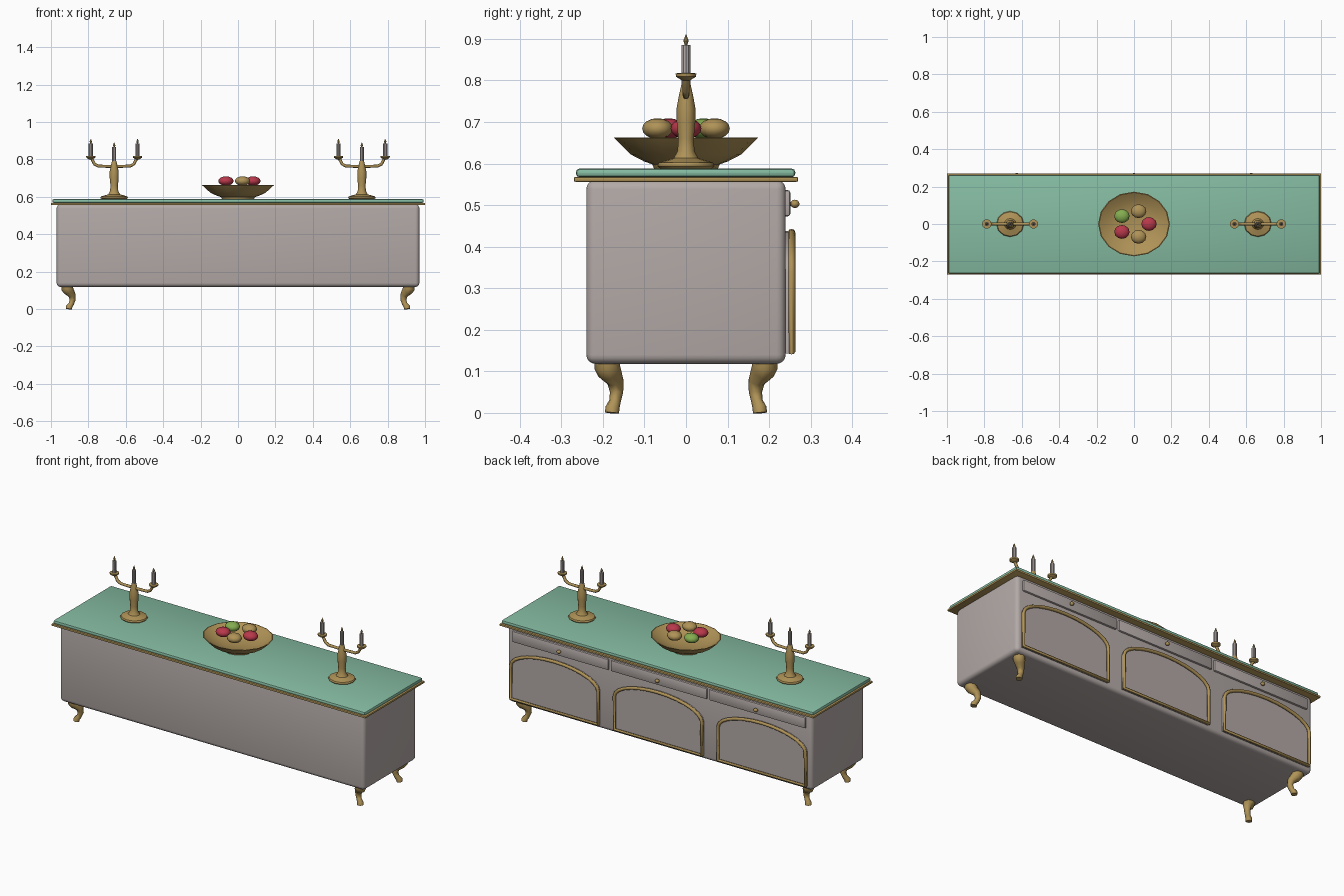
import bpy, bmesh, math
from mathutils import Vector

if "Cube" in bpy.data.objects:
    bpy.data.objects.remove(bpy.data.objects["Cube"])


def material(name, rgb):
    m = bpy.data.materials.new(name)
    m.diffuse_color = (*rgb, 1)
    m.use_nodes = True
    m.node_tree.nodes["Principled BSDF"].inputs["Base Color"].default_value = m.diffuse_color
    return m


GREY = material("warm grey paint", (0.45, 0.40, 0.385))
GREEN = material("green stone", (0.235, 0.50, 0.36))
GOLD = material("gold", (0.43, 0.29, 0.095))
RED = material("red fruit", (0.48, 0.04, 0.07))
LIME = material("green fruit", (0.23, 0.42, 0.08))


def finish(obj, mat, angle=35):
    """Assign the colour and smooth everything below the given angle."""
    obj.data.materials.clear()
    obj.data.materials.append(mat)
    bpy.ops.object.select_all(action='DESELECT')
    obj.select_set(True)
    bpy.context.view_layer.objects.active = obj
    if angle:
        bpy.ops.object.shade_smooth_by_angle(angle=math.radians(angle))
    return obj


def from_bmesh(name, bm, mat, angle=35):
    bmesh.ops.recalc_face_normals(bm, faces=bm.faces)
    me = bpy.data.meshes.new(name)
    bm.to_mesh(me)
    bm.free()
    obj = bpy.data.objects.new(name, me)
    bpy.context.collection.objects.link(obj)
    return finish(obj, mat, angle)


def box(name, lo, hi, mat, bevel=0.0, segments=1, angle=35):
    lo, hi = Vector(lo), Vector(hi)
    bm = bmesh.new()
    bmesh.ops.create_cube(bm, size=1)
    for v in bm.verts:
        v.co = (lo + hi) / 2 + v.co * (hi - lo)
    if bevel:
        bmesh.ops.bevel(bm, geom=bm.edges[:], offset=bevel, segments=segments,
                        profile=0.5, affect='EDGES')
    return from_bmesh(name, bm, mat, angle)


def lathe(name, profile, centre, mat, sides=12, y_scale=1.0, angle=35):
    """Revolve (radius, z) points around a vertical axis."""
    bm = bmesh.new()
    rings = []
    for r, z in profile:
        rings.append([bm.verts.new((centre[0] + r * math.cos(a),
                                    centre[1] + r * math.sin(a) * y_scale, z))
                      for a in (math.tau * i / sides for i in range(sides))])
    for a, b in zip(rings, rings[1:]):
        for i in range(sides):
            j = (i + 1) % sides
            bm.faces.new((a[i], a[j], b[j], b[i]))
    bm.faces.new(rings[0])
    bm.faces.new(rings[-1])
    return from_bmesh(name, bm, mat, angle)


def ball(name, centre, radii, mat, u=12, v=8):
    bm = bmesh.new()
    bmesh.ops.create_uvsphere(bm, u_segments=u, v_segments=v, radius=1)
    for vert in bm.verts:
        vert.co = Vector(centre) + vert.co * Vector(radii)
    return from_bmesh(name, bm, mat, 60)


def tube(name, points, radii, mat, closed=False, res=2):
    """Sweep a round section along a path with a radius at each point."""
    cu = bpy.data.curves.new(name, 'CURVE')
    cu.dimensions = '3D'
    cu.bevel_depth = 1.0
    cu.bevel_resolution = res
    cu.use_fill_caps = True
    sp = cu.splines.new('POLY')
    sp.points.add(len(points) - 1)
    for p, co, r in zip(sp.points, points, radii):
        p.co = (*co, 1)
        p.radius = r
    sp.use_cyclic_u = closed
    obj = bpy.data.objects.new(name, cu)
    bpy.context.collection.objects.link(obj)
    bpy.ops.object.select_all(action='DESELECT')
    obj.select_set(True)
    bpy.context.view_layer.objects.active = obj
    bpy.ops.object.convert(target='MESH')
    return finish(bpy.context.view_layer.objects.active, mat, 50)


def arch(cx, half, z0, spring, top, steps=14):
    """Outline of an arched door as (x, z) points."""
    pts = [(cx - half, z0), (cx + half, z0)]
    for i in range(steps + 1):
        a = math.pi * i / steps
        pts.append((cx + half * math.cos(a), spring + (top - spring) * math.sin(a)))
    return pts


# Cabinet body and layered top
box("cabinet_body", (-0.97, -0.24, 0.118), (0.97, 0.24, 0.56), GREY, 0.022, 4)
box("top_trim", (-1.0, -0.27, 0.556), (1.0, 0.27, 0.568), GOLD, 0.004, 2)
box("stone_top", (-0.993, -0.265, 0.567), (0.993, 0.263, 0.588), GREEN, 0.009, 2, 25)

# Curved legs, splayed diagonally at each corner
LEG = [(.915, .190, .128, .030), (.915, .190, .112, .031), (.906, .184, .098, .029),
       (.888, .170, .075, .020), (.884, .167, .050, .016), (.891, .171, .028, .014),
       (.903, .177, .012, .017), (.904, .178, .000, .017)]
for sx in (-1, 1):
    for sy in (-1, 1):
        tube("leg", [(sx * x, sy * y, z) for x, y, z, r in LEG],
             [p[3] for p in LEG], GOLD)

# Drawers with knobs, and arched doors with gold frames
for k in (-1, 0, 1):
    cx = 0.627 * k
    box("drawer", (cx - 0.306, 0.23, 0.473), (cx + 0.306, 0.251, 0.536), GREY, 0.006, 2)
    tube("knob_stem", [(cx, 0.245, 0.503), (cx, 0.262, 0.503)], [0.005] * 2, GOLD)
    ball("drawer_knob", (cx, 0.262, 0.503), (0.012, 0.011, 0.010), GOLD)

    cx = 0.66 * k
    bm = bmesh.new()
    face = bm.faces.new([bm.verts.new((x, 0.235, z))
                         for x, z in arch(cx, 0.282, 0.143, 0.338, 0.438)])
    ext = bmesh.ops.extrude_face_region(bm, geom=[face])
    bmesh.ops.translate(bm, vec=(0, 0.013, 0),
                        verts=[g for g in ext['geom'] if isinstance(g, bmesh.types.BMVert)])
    from_bmesh("door_panel", bm, GREY)
    path = [(x, 0.254, z) for x, z in arch(cx, 0.278, 0.147, 0.338, 0.434)]
    tube("door_frame", path, [0.009] * len(path), GOLD, closed=True)

# Fruit bowl, hollow inside
lathe("bowl", [(0.085, 0.587), (0.09, 0.598), (0.112, 0.605), (0.148, 0.622),
               (0.192, 0.662), (0.187, 0.663), (0.14, 0.634), (0.08, 0.618),
               (0.02, 0.613)], (0, 0), GOLD, 16, 0.9, 25)
for i, mat in enumerate((RED, GOLD, LIME, RED, GOLD)):
    a = math.tau * i / 5
    ball("fruit", (0.08 * math.cos(a), 0.072 * math.sin(a), 0.684),
         (0.041, 0.037, 0.025), mat)


def candle(x, z, height):
    lathe("candle", [(0.011, z), (0.011, z + height)], (x, 0), GREY, 10)
    lathe("flame", [(0.003, z + height), (0.0065, z + height + 0.010),
                    (0.001, z + height + 0.025)], (x, 0), GOLD, 8)


# Pair of three-armed candelabra
for cx in (-0.662, 0.662):
    lathe("candelabrum_stem",
          [(0.066, 0.587), (0.074, 0.594), (0.070, 0.602), (0.032, 0.613), (0.022, 0.63),
           (0.020, 0.66), (0.024, 0.70), (0.024, 0.735), (0.018, 0.765), (0.012, 0.79)],
          (cx, 0), GOLD, 12, 0.93)
    candle(cx, 0.785, 0.08)
    for s in (-1, 1):
        tube("candle_arm", [(cx, 0, 0.762), (cx + s * 0.085, 0, 0.764),
                            (cx + s * 0.105, 0, 0.775), (cx + s * 0.125, 0, 0.812)],
             [0.008] * 4, GOLD)
        lathe("candle_cup", [(0.010, 0.800), (0.024, 0.809), (0.025, 0.817),
                             (0.012, 0.818)], (cx + s * 0.125, 0), GOLD, 12)
        candle(cx + s * 0.125, 0.816, 0.069)
